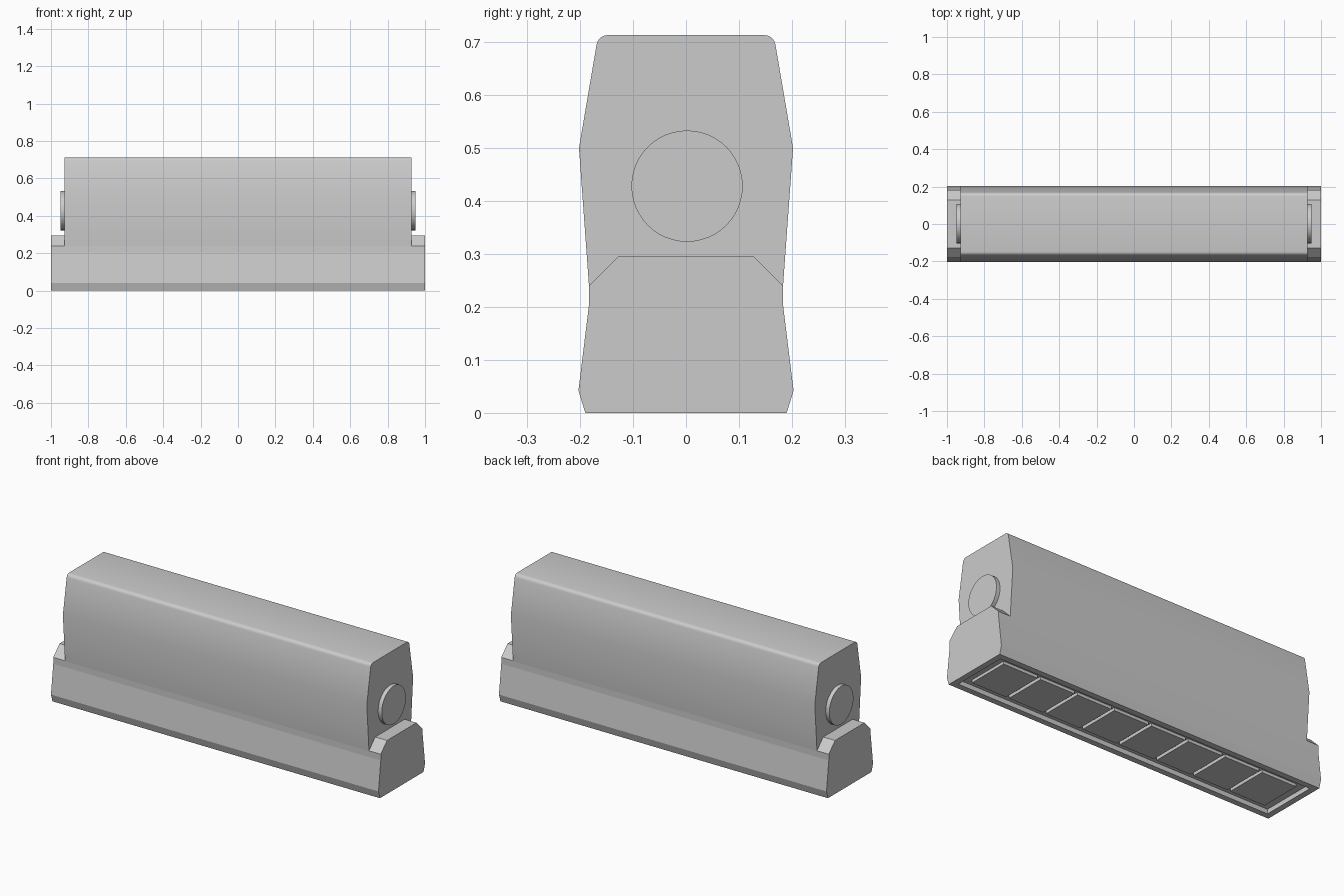
import bpy, bmesh, math
from mathutils import Matrix

if "Cube" in bpy.data.objects:
    bpy.data.objects.remove(bpy.data.objects["Cube"])


def finish(name, bm):
    bmesh.ops.recalc_face_normals(bm, faces=bm.faces)
    mesh = bpy.data.meshes.new(name)
    bm.to_mesh(mesh)
    bm.free()
    ob = bpy.data.objects.new(name, mesh)
    bpy.context.collection.objects.link(ob)
    return ob


def smooth(ob, angle=30):
    bpy.ops.object.select_all(action='DESELECT')
    ob.select_set(True)
    bpy.context.view_layer.objects.active = ob
    bpy.ops.object.shade_smooth_by_angle(angle=math.radians(angle))


def extrude_profile(half, x):
    """Mirror a half (y, z) outline and extrude it from -x to x."""
    outline = half + [(-y, z) for y, z in reversed(half)]
    bm = bmesh.new()
    face = bm.faces.new([bm.verts.new((-x, y, z)) for y, z in outline])
    new = bmesh.ops.extrude_face_region(bm, geom=[face])["geom"]
    verts = [g for g in new if isinstance(g, bmesh.types.BMVert)]
    bmesh.ops.translate(bm, verts=verts, vec=(2 * x, 0, 0))
    bmesh.ops.recalc_face_normals(bm, faces=bm.faces)
    return bm


# Base with a shallow recess underneath
bm = extrude_profile([(0.19, 0), (0.203, 0.042), (0.183, 0.205),
                      (0.183, 0.24), (0.128, 0.295)], 1.0)
bm.normal_update()
bottom = min(bm.faces, key=lambda f: f.calc_center_median().z)
bmesh.ops.inset_region(bm, faces=[bottom], thickness=0.046)
bmesh.ops.inset_region(bm, faces=[bottom], thickness=0.0005, depth=-0.025)
finish("base", bm)

# Upper housing with rounded top edges
corner = [(0.148 + 0.021 * math.cos(math.radians(a)),
           0.692 + 0.021 * math.sin(math.radians(a))) for a in (10, 30, 50, 70, 90)]
upper = extrude_profile([(0.183, 0.238), (0.202, 0.5)] + corner, 0.928)
smooth(finish("upper_housing", upper), 21)

# Round end caps
for side, label in ((-1, "left"), (1, "right")):
    bm = bmesh.new()
    bmesh.ops.create_cone(
        bm, cap_ends=True, segments=48, radius1=0.105, radius2=0.105, depth=0.05,
        matrix=Matrix.Translation((side * 0.925, 0.002, 0.428))
        @ Matrix.Rotation(math.pi / 2, 4, 'Y'))
    smooth(finish(label + "_end_cap", bm))

# Row of pads inside the recess
for i in range(8):
    bm = bmesh.new()
    bmesh.ops.create_cube(
        bm, size=1, matrix=Matrix.Translation(((i - 3.5) * 0.231, 0, 0.02))
        @ Matrix.Diagonal((0.213, 0.236, 0.022, 1)))
    finish(f"bottom_pad_{i + 1}", bm)
